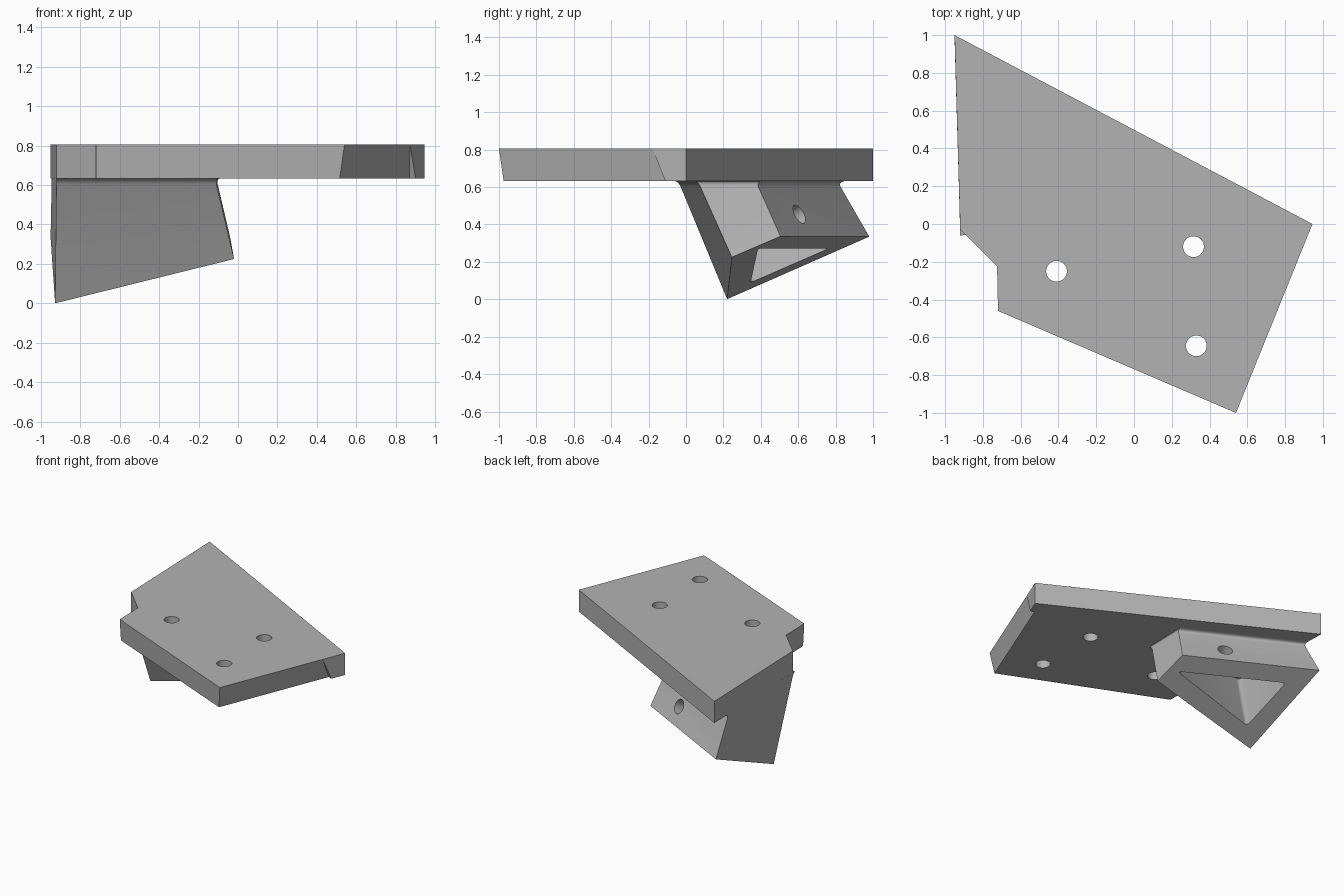
import bpy, bmesh, math
from mathutils import Vector, Matrix

if "Cube" in bpy.data.objects:
    bpy.data.objects.remove(bpy.data.objects["Cube"])

grey = bpy.data.materials.new("plain_grey")
grey.use_nodes = True
grey.diffuse_color = (0.45, 0.45, 0.45, 1)
grey.node_tree.nodes["Principled BSDF"].inputs["Base Color"].default_value = (0.45, 0.45, 0.45, 1)

PLATE_LOW, PLATE_HIGH = 0.632, 0.805
HOLE_RADIUS = 0.055


def finish(name, bm):
    bmesh.ops.recalc_face_normals(bm, faces=bm.faces)
    mesh = bpy.data.meshes.new(name)
    bm.to_mesh(mesh)
    bm.free()
    obj = bpy.data.objects.new(name, mesh)
    bpy.context.collection.objects.link(obj)
    mesh.materials.append(grey)
    return obj


def loft(name, rings, round_corners=0):
    """Solid through matching rings of points, capped at both ends."""
    bm = bmesh.new()
    loops = [[bm.verts.new(p) for p in ring] for ring in rings]
    n = len(loops[0])
    sides = []
    for low, high in zip(loops, loops[1:]):
        for i in range(n):
            j = (i + 1) % n
            sides.append(bm.faces.new((low[i], low[j], high[j], high[i])))
    bm.faces.new(loops[0])
    bm.faces.new(loops[-1])
    if round_corners:
        edges = [bm.edges.get((a, b)) for a, b in zip(loops[0], loops[-1])]
        bmesh.ops.bevel(bm, geom=edges, offset=round_corners, segments=5,
                        profile=0.5, affect='EDGES')
    bmesh.ops.remove_doubles(bm, verts=bm.verts, dist=0.0001)
    return finish(name, bm)


def drill(name, centre, axis, depth):
    bm = bmesh.new()
    turn = Vector(axis).to_track_quat('Z', 'Y').to_matrix().to_4x4()
    bmesh.ops.create_cone(bm, cap_ends=True, segments=40, radius1=HOLE_RADIUS,
                          radius2=HOLE_RADIUS, depth=depth,
                          matrix=Matrix.Translation(centre) @ turn)
    return finish(name, bm)


def cut(target, cutter):
    mod = target.modifiers.new("cut", 'BOOLEAN')
    mod.operation = 'DIFFERENCE'
    mod.solver = 'EXACT'
    mod.object = cutter
    select(target)
    bpy.ops.object.modifier_apply(modifier=mod.name)
    bpy.data.objects.remove(cutter)


def select(obj):
    bpy.ops.object.select_all(action='DESELECT')
    obj.select_set(True)
    bpy.context.view_layer.objects.active = obj


# Plate: slightly undercut front and right edges, with a small wedge left at the corner
back_left, corner = (-0.95, 1.0), (0.945, 0.0)
inner, outer = (-0.725, -0.225), (-0.92, -0.03)
top = [back_left, corner, (0.872, -0.18), (0.872, -0.18), (0.54, -1.0),
       (-0.72, -0.46), inner, outer]
bottom = [back_left, corner, (0.90, -0.11), (0.868, -0.097), (0.515, -0.975),
          (-0.72, -0.445), inner, outer]
plate = loft("mounting_plate", [[(x, y, PLATE_LOW) for x, y in bottom],
                                [(x, y, PLATE_HIGH) for x, y in top]])
for x, y in [(-0.41, -0.25), (0.315, -0.12), (0.33, -0.645)]:
    cut(plate, drill("plate_drill", (x, y, 0.72), (0, 0, 1), 0.5))

# Angled bracket: a leaning block, square to its end face, flush with the plate's side
lean = Vector((-0.235, -0.447, 1))


def on_end(x, y):
    return Vector((x, y, 0.235 * (x + 0.93) + 0.447 * (y - 0.22)))


end = [on_end(-0.927, 0.22), on_end(-0.02, 0.245), on_end(-0.04, 0.505), on_end(-0.95, 0.98)]
roof = [Vector((-0.92, -0.041, PLATE_LOW)), end[1] + lean * (PLATE_LOW - end[1].z),
        end[2] + lean * (PLATE_LOW - end[2].z), Vector((-0.944, 0.809, PLATE_LOW))]
flare = [Vector((0, -0.02, 0)), Vector((0.015, -0.02, 0)),
         Vector((0.015, 0.04, 0)), Vector((0, 0.045, 0))]
rings = [end]
FILLET, STEPS = 0.03, 5
for s in range(STEPS + 1):
    a = s / STEPS * math.pi / 2
    level = PLATE_LOW - FILLET * (1 - math.sin(a))
    rings.append([p.lerp(q, (level - p.z) / (q.z - p.z)) + f * (1 - math.cos(a))
                  for p, q, f in zip(end, roof, flare)])
bracket = loft("angled_bracket", rings)

# Rounded triangular pocket running up to the plate
pocket = [on_end(-0.09, 0.385), on_end(-0.81, 0.765), on_end(-0.79, 0.345)]
cut(bracket, loft("pocket_cutter",
                  [[p - lean * 0.1 for p in pocket],
                   [p + lean * (PLATE_LOW + 0.02 - p.z) for p in pocket]], 0.03))

# Bolt hole through the back wall into the pocket
back_normal = (end[3] - end[2]).cross(lean).normalized()
cut(bracket, drill("bracket_drill", Vector((-0.363, 0.605, 0.455)), back_normal, 0.36))

for part in (plate, bracket):
    select(part)
    bpy.ops.object.shade_smooth_by_angle(angle=math.radians(30))
